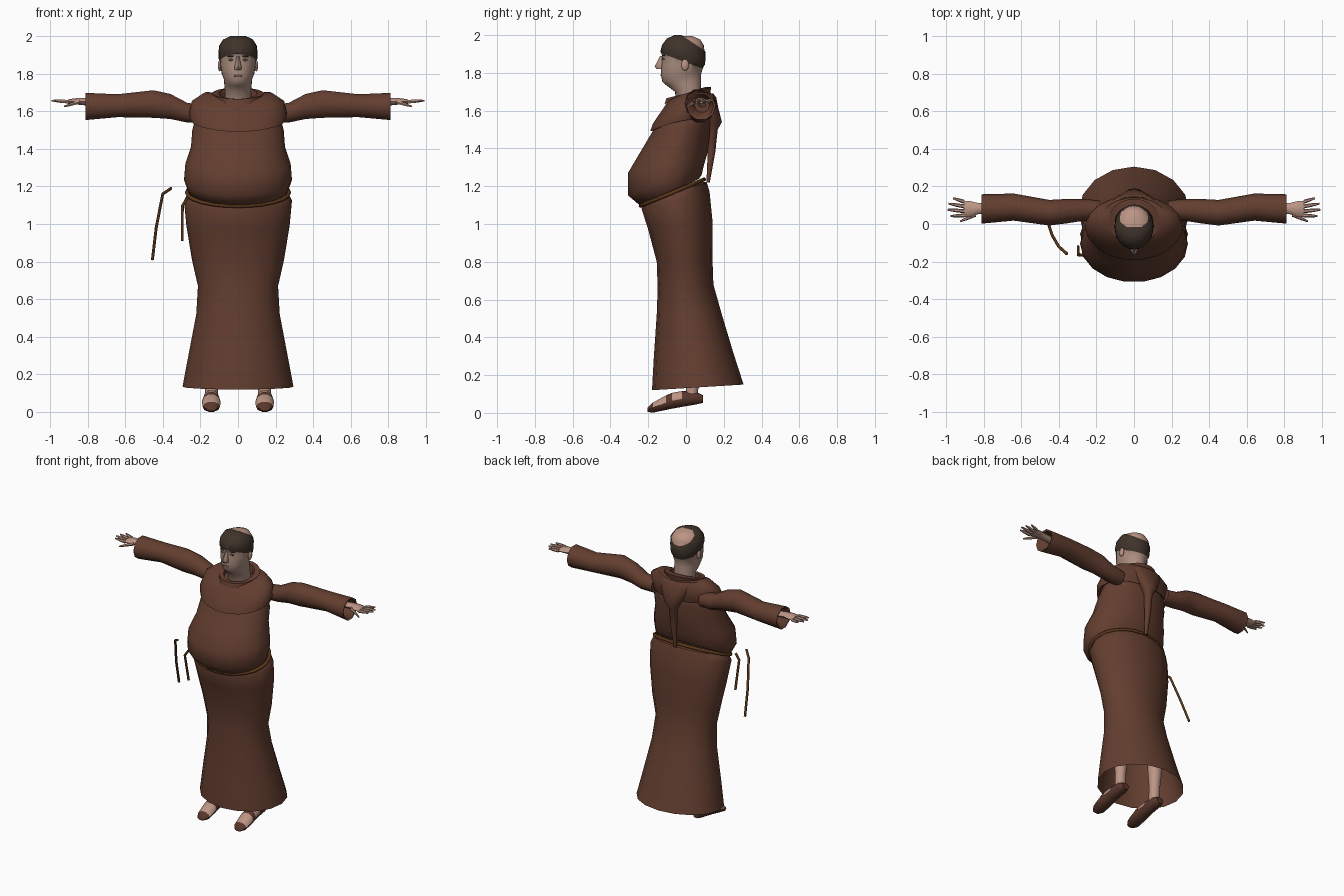
import bpy, bmesh, math
from mathutils import Vector, Matrix

cube = bpy.data.objects.get("Cube")
if cube:
    bpy.data.objects.remove(cube, do_unlink=True)


def material(name, rgb):
    m = bpy.data.materials.new(name)
    m.use_nodes = True
    m.diffuse_color = (*rgb, 1)
    bsdf = m.node_tree.nodes["Principled BSDF"]
    bsdf.inputs["Base Color"].default_value = (*rgb, 1)
    bsdf.inputs["Roughness"].default_value = 0.9
    return m


ROBE = material("brown wool", (0.125, 0.048, 0.029))
SKIN = material("skin", (0.50, 0.30, 0.235))
FACE = material("face skin", (0.41, 0.27, 0.215))
HAIR = material("dark hair", (0.05, 0.034, 0.024))
CORD = material("rope", (0.11, 0.04, 0.01))
SHOE = material("sandal leather", (0.10, 0.038, 0.025))
DARK = material("eye shadow", (0.13, 0.08, 0.065))
LIPS = material("lips", (0.24, 0.12, 0.10))


def finish(name, bm, mats, angle=50):
    """Turn a bmesh into a smooth-shaded object."""
    bmesh.ops.recalc_face_normals(bm, faces=bm.faces[:])
    me = bpy.data.meshes.new(name)
    bm.to_mesh(me)
    bm.free()
    for m in mats:
        me.materials.append(m)
    ob = bpy.data.objects.new(name, me)
    bpy.context.collection.objects.link(ob)
    bpy.ops.object.select_all(action='DESELECT')
    ob.select_set(True)
    bpy.context.view_layer.objects.active = ob
    bpy.ops.object.shade_smooth_by_angle(angle=math.radians(angle))
    return ob


def loft(rings, n, start=False, end=False):
    """Skin rings given as (centre, u, v, lift); lift raises the u ends."""
    bm = bmesh.new()
    loops = []
    for c, u, v, lift in rings:
        loop = []
        for i in range(n):
            a = 2 * math.pi * i / n
            p = Vector(c) + Vector(u) * math.cos(a) + Vector(v) * math.sin(a)
            p.z += lift * math.cos(a) ** 2
            loop.append(bm.verts.new(p))
        loops.append(loop)
    for a, b in zip(loops, loops[1:]):
        for i in range(n):
            j = (i + 1) % n
            bm.faces.new((a[i], a[j], b[j], b[i]))
    if start:
        bm.faces.new(loops[0])
    if end:
        bm.faces.new(loops[-1])
    return bm


def upright(hx, y0, y1, zf, zb, lift=0, x=0):
    """Ring around z: half width, front and back y, front and back z."""
    return ((x, (y0 + y1) / 2, (zf + zb) / 2), (hx, 0, 0),
            (0, (y1 - y0) / 2, (zb - zf) / 2), lift)


def sideways(s, x, y, z, ry, rz):
    """Ring around x, on side s."""
    return ((s * x, y, z), (0, ry, 0), (0, 0, rz), 0)


def blob(name, centre, size, mat, turn=0):
    bm = bmesh.new()
    m = (Matrix.Translation(centre) @ Matrix.Rotation(turn, 4, 'Z')
         @ Matrix.Diagonal((*size, 1)))
    bmesh.ops.create_uvsphere(bm, u_segments=12, v_segments=8, radius=1, matrix=m)
    return finish(name, bm, [mat])


def rope(name, points, radius, cyclic=False):
    cu = bpy.data.curves.new(name, 'CURVE')
    cu.dimensions = '3D'
    cu.bevel_depth = radius
    cu.bevel_resolution = 1
    cu.use_fill_caps = True
    sp = cu.splines.new('POLY')
    sp.points.add(len(points) - 1)
    for q, p in zip(sp.points, points):
        q.co = (*p, 1)
    sp.use_cyclic_u = cyclic
    cu.materials.append(CORD)
    bpy.context.collection.objects.link(bpy.data.objects.new(name, cu))


# Robe skirt, open at the hem
skirt = [(.295, -.18, .305, .12, .15), (.262, -.17, .25, .3, .32),
         (.222, -.155, .19, .52, .52), (.213, -.15, .145, .66, .68),
         (.245, -.155, .14, .8, .82), (.275, -.2, .14, .97, 1.02),
         (.287, -.235, .125, 1.08, 1.17), (.268, -.225, .11, 1.11, 1.22),
         (.24, -.19, .06, 1.12, 1.23)]
finish("robe_skirt", loft([upright(*r) for r in skirt], 16), [ROBE])

# Torso with a large belly
torso = [(.255, -.22, .07, 1.1, 1.24), (.268, -.25, .085, 1.1, 1.26),
         (.287, -.31, .1, 1.15, 1.32), (.28, -.31, .115, 1.27, 1.37),
         (.25, -.245, .125, 1.38, 1.44), (.243, -.185, .13, 1.48, 1.52),
         (.22, -.14, .13, 1.57, 1.6), (.12, -.06, .1, 1.65, 1.67)]
finish("robe_torso", loft([upright(*r) for r in torso], 18, True, True), [ROBE])

# Shoulder cape and rolled collar
cape = [(.235, -.17, .12, 1.495, 1.57, .02), (.25, -.192, .14, 1.49, 1.56, .02),
        (.262, -.178, .15, 1.53, 1.6, .02), (.245, -.13, .15, 1.6, 1.65, .03),
        (.18, -.1, .14, 1.645, 1.69, .03), (.11, -.08, .11, 1.66, 1.7, .01)]
finish("shoulder_cape", loft([upright(*r) for r in cape], 18), [ROBE])
collar = [(.128, -.115, .13, 1.635, 1.69), (.137, -.105, .135, 1.665, 1.725),
          (.102, -.078, .1, 1.665, 1.725), (.098, -.07, .09, 1.62, 1.66)]
finish("collar", loft([upright(*r) for r in collar], 18), [ROBE])

# Hood hanging on the back, drawn out to a long tail
hood = [(.075, .1, .125, 1.6, 1.6), (.095, .075, .145, 1.7, 1.69),
        (.115, .07, .16, 1.69, 1.67), (.1, .08, .172, 1.63, 1.61),
        (.06, .09, .19, 1.56, 1.54), (.028, .11, .168, 1.5, 1.5),
        (.022, .115, .155, 1.38, 1.38), (.012, .108, .126, 1.22, 1.22)]
finish("hood", loft([upright(*r) for r in hood], 12, True, True), [ROBE])

# Rope belt following the tilted waist, and two loose ends
belt = []
for i in range(24):
    a = math.tau * i / 24
    belt.append((.272 * math.cos(a), -.072 + .168 * math.sin(a),
                 1.166 + .07 * math.sin(a)))
rope("rope_belt", belt, .011, True)
rope("long_rope_end", [(-.355, -.16, 1.19), (-.4, -.12, 1.16),
                       (-.435, -.06, .98), (-.455, 0, .81)], .008)
rope("short_rope_end", [(-.268, -.165, 1.14), (-.295, -.165, 1.1),
                        (-.297, -.12, .91)], .008)

# Sleeves, hands, legs and sandals, once per side
sleeve = [(.18, .07, 1.585, .055, .05), (.27, .075, 1.592, .058, .055),
          (.36, .068, 1.625, .065, .07), (.45, .06, 1.638, .068, .077),
          (.64, .09, 1.629, .072, .064), (.81, .08, 1.625, .078, .076),
          (.805, .08, 1.625, .066, .064), (.72, .085, 1.63, .04, .04)]
palm = [(.72, .085, 1.64, .025, .022), (.83, .082, 1.652, .03, .019),
        (.87, .08, 1.652, .042, .016), (.905, .08, 1.65, .043, .012)]
fingers = [("little", .9, .117, .962, .137), ("ring", .9, .093, .985, .108),
           ("middle", .9, .068, .992, .076), ("index", .9, .045, .975, .042),
           ("thumb", .84, .05, .925, .014)]
foot = [(-.205, .005, .028, .026), (-.175, 0, .056, .046), (-.105, .014, .095, .05),
        (-.075, .02, .108, .047), (-.02, .03, .118, .043),
        (.05, .042, .115, .04), (.09, .052, .095, .025)]
for side, s in (("left", 1), ("right", -1)):
    finish(side + "_sleeve", loft([sideways(s, *r) for r in sleeve], 10, True, True), [ROBE])
    finish(side + "_palm", loft([sideways(s, *r) for r in palm], 8, True, True), [SKIN])
    for name, x0, y0, x1, y1 in fingers:
        drop = .025 if name == "thumb" else -.006
        rings = [sideways(s, x0 + (x1 - x0) * t, y0 + (y1 - y0) * t,
                          1.65 - drop * t, r, r)
                 for t, r in ((0, .011), (.55, .0095), (1, .005))]
        finish(f"{side}_{name}_finger", loft(rings, 6, True, True), [SKIN])

    leg = [upright(r, y - r, y + r, z, z, 0, s * .14)
           for z, y, r in ((.08, .03, .034), (.2, .035, .036), (.36, .04, .05), (.55, .03, .055))]
    finish(side + "_leg", loft(leg, 10, True, True), [SKIN])
    rings = [((s * .142, y, (z0 + z1) / 2), (w, 0, 0), (0, 0, (z1 - z0) / 2), 0)
             for y, z0, z1, w in foot]
    bm = loft(rings, 10, True, True)
    bmesh.ops.recalc_face_normals(bm, faces=bm.faces[:])
    for f in bm.faces:
        y = f.calc_center_median().y
        bare = -.17 < y < -.11 or -.07 < y < -.02
        f.material_index = int(bare and f.normal.z > .3)
    finish(side + "_sandal", bm, [SHOE, SKIN])

# Head: the hairline and the shaved crown are cut by two planes
head = [(.072, -.05, .085, 1.62, 1.66), (.07, -.058, .08, 1.7, 1.73),
        (.074, -.105, .08, 1.735, 1.77), (.076, -.126, .08, 1.755, 1.79),
        (.087, -.132, .085, 1.79, 1.81), (.094, -.131, .094, 1.84, 1.845),
        (.097, -.127, .098, 1.88, 1.88), (.098, -.13, .098, 1.91, 1.91),
        (.095, -.122, .095, 1.945, 1.945), (.075, -.098, .075, 1.977, 1.977),
        (.04, -.06, .035, 1.994, 1.994)]
bm = loft([upright(*r) for r in head], 24, True, True)
hairline = (Vector((0, -.12, 1.9)), Vector((0, .37, 1)).normalized())
crown = (Vector((0, -.02, 1.997)), Vector((0, .55, .83)).normalized())
for co, no in (hairline, crown):
    bmesh.ops.bisect_plane(bm, geom=bm.verts[:] + bm.edges[:] + bm.faces[:],
                           plane_co=co, plane_no=no)
bmesh.ops.recalc_face_normals(bm, faces=bm.faces[:])
for f in bm.faces:
    c = f.calc_center_median()
    above = (c - hairline[0]).dot(hairline[1]) > 0
    bald = (c - crown[0]).dot(crown[1]) > 0
    f.material_index = 2 if bald else int(above)
bm.normal_update()
moves = [(v, v.normal.copy()) for v in bm.verts
         if all(f.material_index == 1 for f in v.link_faces)]
for v, no in moves:
    v.co += no * .006
finish("head", bm, [FACE, HAIR, SKIN])

# Facial features
nose = [(.008, -.138, -.11, 1.89, 1.89), (.013, -.152, -.11, 1.86, 1.86),
        (.019, -.166, -.11, 1.835, 1.835), (.017, -.155, -.11, 1.82, 1.82)]
finish("nose", loft([upright(*r) for r in nose], 8, True, True), [FACE])
blob("mouth", (0, -.131, 1.787), (.026, .004, .006), LIPS)
for side, s in (("left", 1), ("right", -1)):
    blob(side + "_eye", (s * .038, -.119, 1.873), (.015, .004, .006), DARK, s * .3)
    blob(side + "_brow", (s * .04, -.119, 1.892), (.02, .004, .004), HAIR, s * .3)
    blob(side + "_ear", (s * .097, -.005, 1.842), (.01, .02, .03), SKIN)
